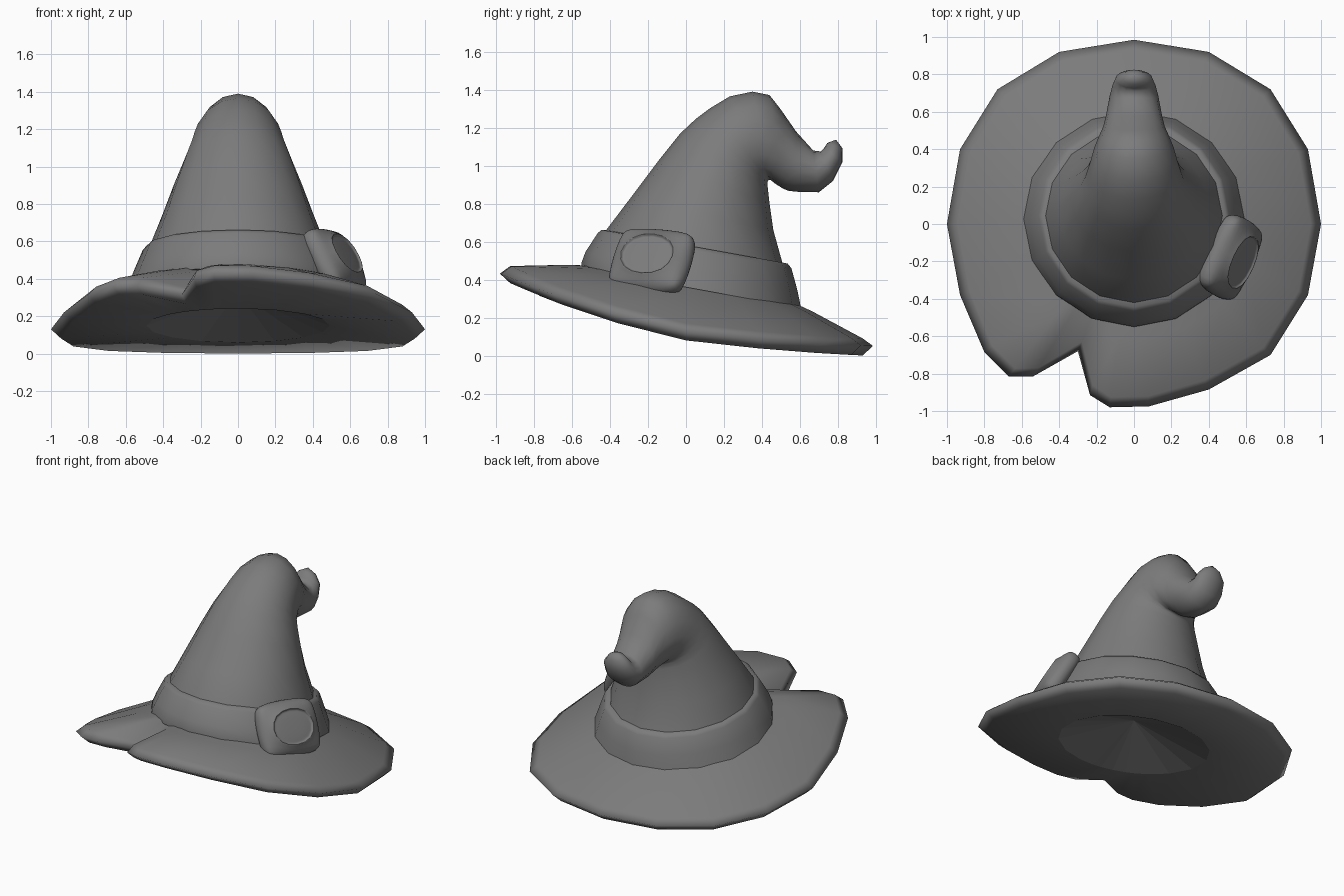
import bpy, bmesh
from math import sin, cos, pi, radians, atan2, hypot
from mathutils import Matrix, Vector

cube = bpy.data.objects.get("Cube")
if cube:
    bpy.data.objects.remove(cube, do_unlink=True)

felt = bpy.data.materials.new("grey felt")
felt.use_nodes = True
GREY = (0.2, 0.2, 0.2, 1)
felt.diffuse_color = GREY
felt.node_tree.nodes["Principled BSDF"].inputs["Base Color"].default_value = GREY
SIDES = 16


def finish(name, bm, angle):
    bmesh.ops.recalc_face_normals(bm, faces=bm.faces)
    mesh = bpy.data.meshes.new(name)
    bm.to_mesh(mesh)
    bm.free()
    obj = bpy.data.objects.new(name, mesh)
    bpy.context.collection.objects.link(obj)
    mesh.materials.append(felt)
    bpy.ops.object.select_all(action='DESELECT')
    obj.select_set(True)
    bpy.context.view_layer.objects.active = obj
    bpy.ops.object.shade_smooth_by_angle(angle=radians(angle))
    return obj


def tilted_ring(y0, z0, y1, z1, half_width):
    """Ellipse leaning from a front point to a back point."""
    mid = Vector((0, (y0 + y1) / 2, (z0 + z1) / 2))
    arm = Vector((0, (y1 - y0) / 2, (z1 - z0) / 2))
    turn = [2 * pi * i / SIDES for i in range(SIDES)]
    return [mid + arm * cos(t) + Vector((half_width * sin(t), 0, 0)) for t in turn]


def loft(rings, close=False):
    bm = bmesh.new()
    rows = [[bm.verts.new(p) for p in r] for r in rings]
    pairs = list(zip(rows, rows[1:]))
    if close:
        pairs.append((rows[-1], rows[0]))
    for a, b in pairs:
        for i in range(len(a)):
            j = (i + 1) % len(a)
            bm.faces.new((a[i], a[j], b[j], b[i]))
    return bm, rows


def fan(bm, row, tip):
    apex = bm.verts.new(tip)
    for i in range(len(row)):
        bm.faces.new((row[i], row[(i + 1) % len(row)], apex))


# Crown with bent, curled tip: front y, z, back y, z, half width
crown_sections = [
    (-.50, .46, .58, .27, .52), (-.425, .655, .51, .48, .475),
    (-.30, .82, .46, .66, .405), (-.15, 1.02, .44, .80, .34),
    (-.03, 1.17, .43, .89, .29), (.05, 1.245, .43, .915, .265),
    (.13, 1.305, .435, .925, .25), (.23, 1.365, .445, .925, .232),
    (.35, 1.39, .47, .905, .212), (.44, 1.372, .51, .88, .185),
    (.50, 1.295, .54, .868, .165), (.58, 1.18, .58, .863, .15),
    (.67, 1.08, .70, .86, .13), (.71, 1.075, .775, .92, .115),
    (.725, 1.09, .825, 1.02, .10), (.745, 1.12, .825, 1.09, .06)]
bm, rows = loft([tilted_ring(*s) for s in crown_sections])
fan(bm, rows[-1], (0, .79, 1.137))
finish("crown", bm, 80)

# Hat band, a rounded strip around the crown
band_sections = [
    (-.46, .44, .52, .27, .50), (-.55, .46, .605, .25, .59),
    (-.55, .49, .60, .28, .58), (-.53, .545, .585, .35, .555),
    (-.465, .645, .555, .46, .51), (-.445, .662, .535, .485, .492),
    (-.39, .66, .485, .485, .44)]
bm, rows = loft([tilted_ring(*s) for s in band_sections], close=True)
finish("hat_band", bm, 75)

# Brim: outline with a notch torn out of the front right
right_half = [(0, .985), (.4, .92), (.73, .72), (.93, .4), (1, 0), (.93, -.38), (.73, -.7)]
torn_front = [(.4, -.885), (.08, -.975), (-.13, -.98), (-.235, -.915), (-.3, -.68),
              (-.54, -.815), (-.67, -.815)]
left_half = [(-.8, -.685)] + [(-x, y) for x, y in reversed(right_half[1:-1])]
outline = right_half + torn_front + left_half


def rim_height(y):
    """Steeper towards the raised front, flatter towards the back."""
    if y < 0:
        return .13 - .195 * y + .115 * y * y
    return .13 - .12 * y + .04 * y * y


def rim(inset, lift):
    pts = []
    for x, y in outline:
        k = 1 - inset / hypot(x, y)
        pts.append(Vector((x * k, y * k, rim_height(y) + lift)))
    return pts


def collar(radius, centre_y, height, slope):
    pts = []
    for x, y in outline:
        t = atan2(y, x)
        yy = centre_y + radius * sin(t)
        pts.append(Vector((radius * cos(t), yy, height + slope * yy)))
    return pts


top_inner, top_edge = collar(.52, .03, .385, -.18), rim(.055, .04)
middle = [a.lerp(b, .3) + Vector((0, 0, .006)) for a, b in zip(top_inner, top_edge)]
hole = collar(.49, 0, .15, -.185)
bm, rows = loft([top_inner, middle, top_edge, rim(0, 0), rim(.055, -.05), hole])
finish("brim", bm, 110)

# Faceted hollow under the crown
bm, rows = loft([hole])
fan(bm, rows[0], (0, 0, .33))
finish("inner_hollow", bm, 1)

# Buckle: domed, rounded block with a shallow oval centre
bm = bmesh.new()
bmesh.ops.create_cube(bm, size=1, matrix=Matrix.Diagonal((.45, .385, .16, 1)))
bmesh.ops.bevel(bm, geom=bm.edges[:], offset=.055, segments=1, affect='EDGES')
face = max(bm.faces, key=lambda f: f.calc_center_median().z)
bmesh.ops.inset_region(bm, faces=[face], thickness=.012, depth=.012)
bmesh.ops.inset_region(bm, faces=[face], thickness=.01, depth=-.02)
bmesh.ops.inset_region(bm, faces=[face], thickness=.04, depth=.01)
normal = Vector((.80, -.32, .50)).normalized()
across = Vector((.32, .93, -.12))
across = (across - normal * across.dot(normal)).normalized()
up = normal.cross(across)
place = Matrix((across, up, normal)).transposed().to_4x4()
place.translation = (.515, -.178, .495)
bmesh.ops.transform(bm, matrix=place, verts=bm.verts)
buckle = finish("buckle", bm, 180)
soft = buckle.modifiers.new("soft corners", 'SUBSURF')
soft.levels = soft.render_levels = 2
